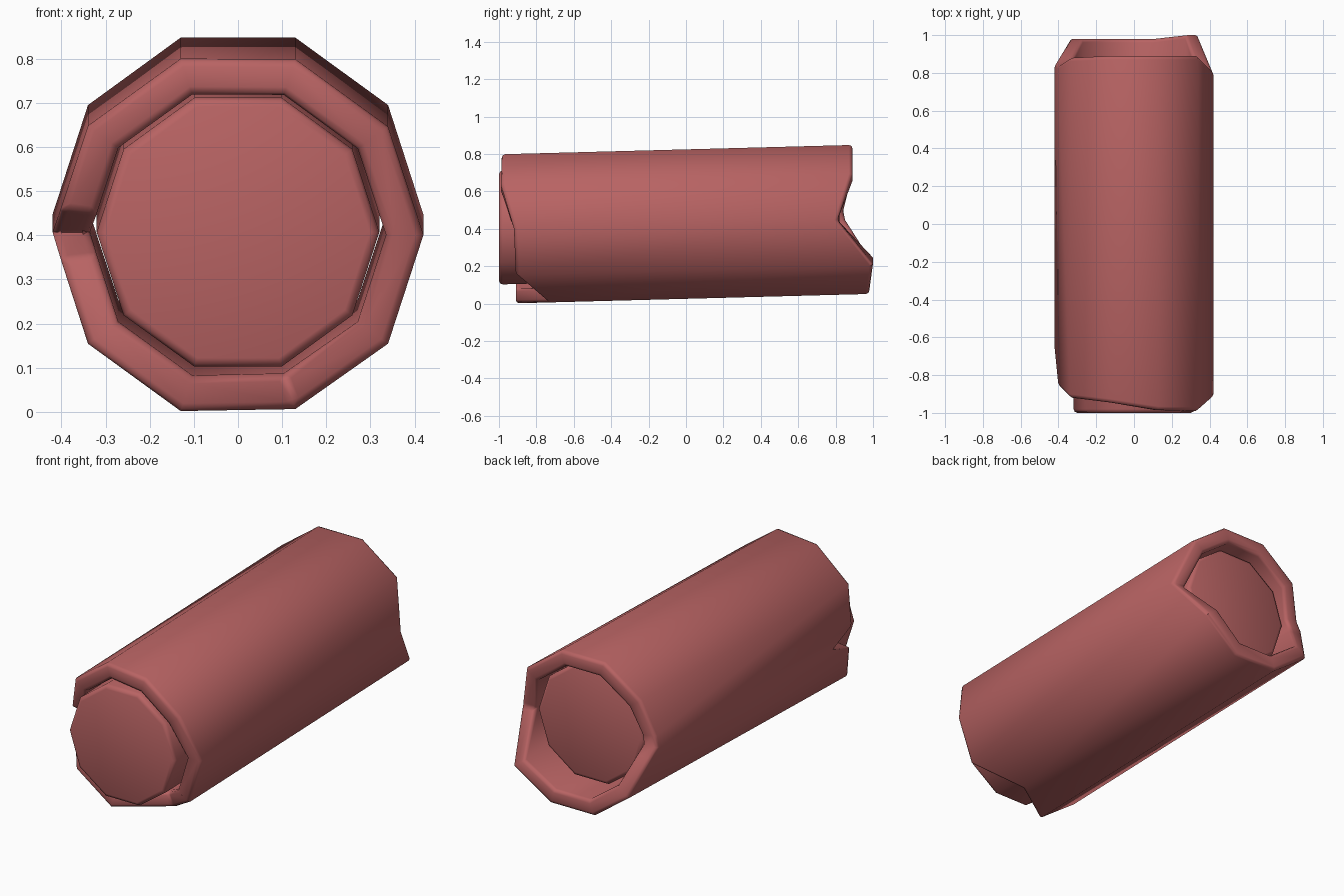
import bpy, bmesh, math

if "Cube" in bpy.data.objects:
    bpy.data.objects.remove(bpy.data.objects["Cube"], do_unlink=True)

SLOPE, MID = 0.0265, 0.425

mat = bpy.data.materials.new("dusty red")
mat.use_nodes = True
colour = (0.48, 0.125, 0.125, 1)
mat.diffuse_color = colour
mat.node_tree.nodes["Principled BSDF"].inputs["Base Color"].default_value = colour


def decagon_point(deg, radius, y, lift=0.0):
    """Point on a ten-sided outline around the gently rising axis."""
    a = math.radians(deg)
    r = radius * math.cos(math.radians(18)) / math.cos(math.radians(deg % 36 - 18))
    return (r * math.cos(a), y, MID + lift + SLOPE * y + r * math.sin(a))


def finish(name, bm, bevel):
    bmesh.ops.recalc_face_normals(bm, faces=bm.faces)
    mesh = bpy.data.meshes.new(name)
    bm.to_mesh(mesh)
    bm.free()
    mesh.materials.append(mat)
    obj = bpy.data.objects.new(name, mesh)
    bpy.context.collection.objects.link(obj)
    mod = obj.modifiers.new("soft_rim", "BEVEL")
    mod.width, mod.segments = bevel, 2
    mod.limit_method, mod.angle_limit = "ANGLE", math.radians(50)
    bpy.ops.object.select_all(action="DESELECT")
    obj.select_set(True)
    bpy.context.view_layer.objects.active = obj
    bpy.ops.object.modifier_apply(modifier=mod.name)
    bpy.ops.object.shade_smooth_by_angle(angle=math.radians(48))
    return obj


# Hollow bark: each column is (angle, front edge y, back edge y)
columns = [
    (0, -0.92, 0.81), (36, -0.99, 0.89), (72, -0.985, 0.89),
    (108, -0.945, 0.89), (144, -0.92, 0.88), (172, -0.86, 0.84),
    (180, -0.68, 0.85), (188, -0.84, 0.88), (216, -0.91, 0.98),
    (252, -0.91, 0.98), (288, -0.74, 0.98), (324, -0.91, 1.0),
]
bm = bmesh.new()
loops = []
for deg, front, back in columns:
    loops.append([bm.verts.new(decagon_point(deg, r, y)) for r, y in
                  ((0.42, front), (0.42, back), (0.335, back), (0.335, front))])
for i, a in enumerate(loops):
    b = loops[(i + 1) % len(loops)]
    for k in range(4):
        n = (k + 1) % 4
        bm.faces.new((a[k], a[n], b[n], b[k]))
finish("bark_shell", bm, 0.018)

# Solid wood core, sticking out at the front and set back behind
bm = bmesh.new()
rings = [[bm.verts.new(decagon_point(d, 0.32, y, 0.008)) for d in range(0, 360, 36)]
         for y in (-1.0, 0.82)]
for ring in rings:
    bm.faces.new(ring)
for i in range(10):
    j = (i + 1) % 10
    bm.faces.new((rings[0][i], rings[0][j], rings[1][j], rings[1][i]))
finish("wood_core", bm, 0.02)
